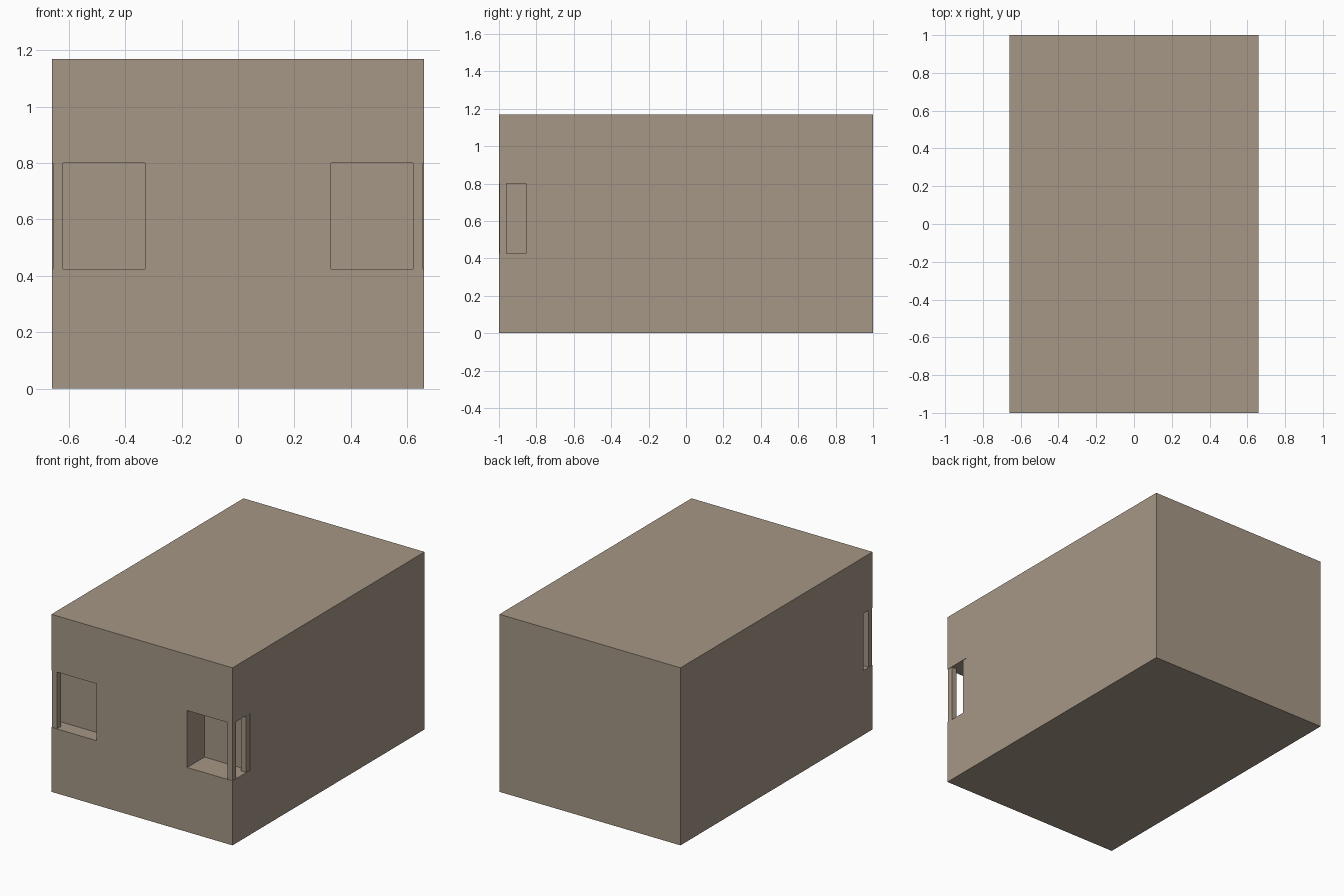
import bpy
import bmesh
from mathutils import Matrix, Vector

if "Cube" in bpy.data.objects:
    bpy.data.objects.remove(bpy.data.objects["Cube"])

W, D, H = 0.66, 1.0, 1.17      # half width, half depth, height
Z0, Z1 = 0.425, 0.80           # window sill and lintel
INSET = 0.003                  # posts sit just inside the wall faces


def box(name, lo, hi):
    lo, hi = Vector(lo), Vector(hi)
    bm = bmesh.new()
    bmesh.ops.create_cube(bm, size=1.0, matrix=Matrix.Translation((lo + hi) / 2)
                          @ Matrix.Diagonal((*(hi - lo), 1.0)))
    mesh = bpy.data.meshes.new(name)
    bm.to_mesh(mesh)
    bm.free()
    obj = bpy.data.objects.new(name, mesh)
    bpy.context.collection.objects.link(obj)
    return obj


# Main block
body = box("building_block", (-W, -D, 0), (W, D, H))

# Corner window recesses: the right one is deeper than the left
cutters = [
    box("right_recess_cutter", (0.33, -D - 0.1, Z0), (W + 0.1, -0.82, Z1)),
    box("left_recess_cutter", (-W - 0.1, -D - 0.1, Z0), (-0.33, -0.905, Z1)),
]
for cutter in cutters:
    mod = body.modifiers.new("recess", "BOOLEAN")
    mod.operation = "DIFFERENCE"
    mod.solver = "EXACT"
    mod.object = cutter
bpy.context.view_layer.objects.active = body
for mod in list(body.modifiers):
    bpy.ops.object.modifier_apply(modifier=mod.name)
for cutter in cutters:
    bpy.data.objects.remove(cutter)

# Slim window posts
edge = W - INSET
box("right_corner_post", (0.62, -D + INSET, Z0), (edge, -0.96, Z1))
box("left_corner_post", (-edge, -D + INSET, Z0), (-0.62, -0.96, Z1))
box("right_rear_post", (0.62, -0.855, Z0), (edge, -0.82, Z1))

# Colour
mat = bpy.data.materials.new("stone")
mat.diffuse_color = (0.38, 0.31, 0.24, 1)
mat.use_nodes = True
mat.node_tree.nodes["Principled BSDF"].inputs["Base Color"].default_value = mat.diffuse_color
for obj in bpy.context.collection.objects:
    obj.data.materials.append(mat)
